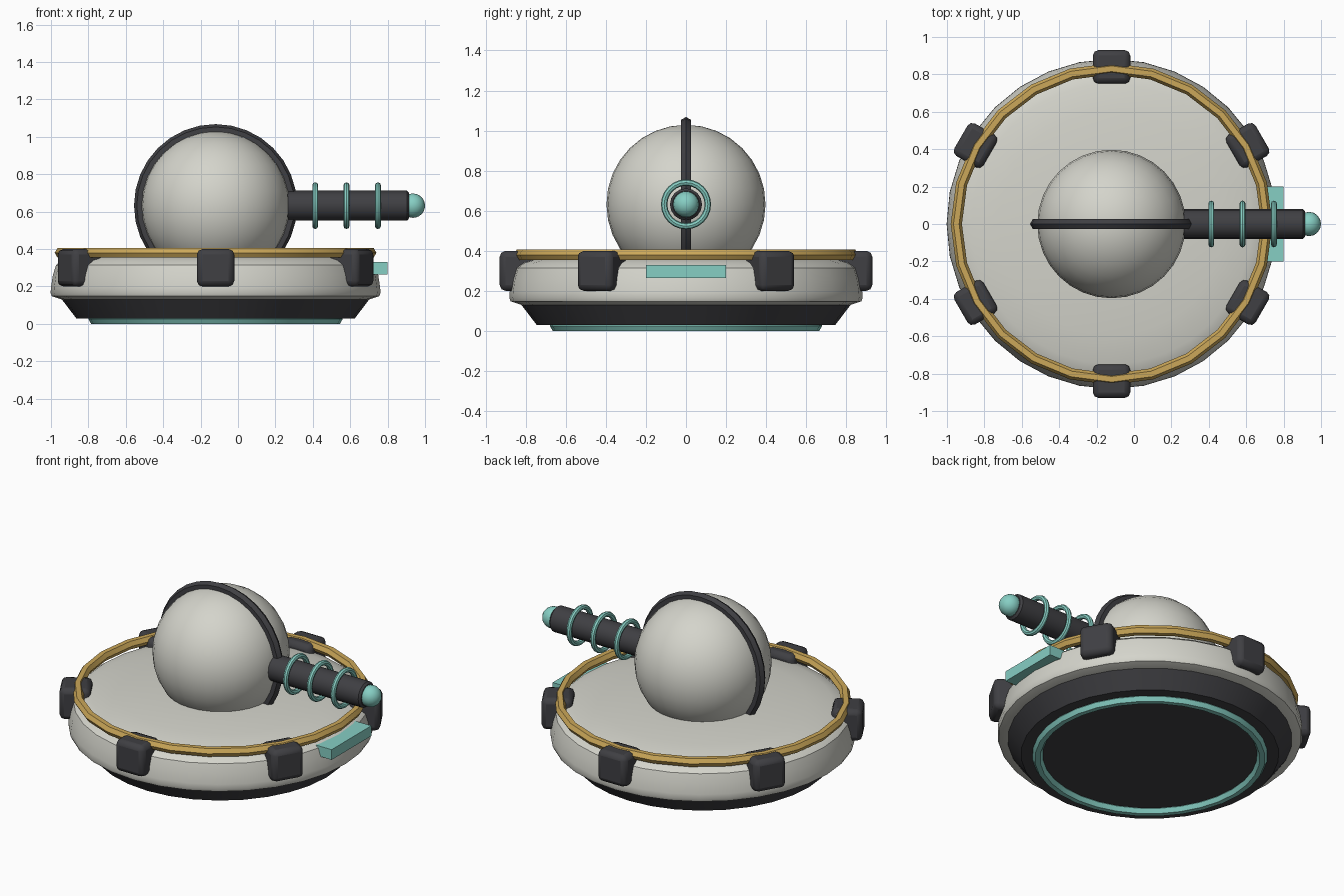
import bpy, math
from math import pi, radians

if "Cube" in bpy.data.objects:
    bpy.data.objects.remove(bpy.data.objects["Cube"])

CX = -0.12      # hull axis
GUN_Z = 0.632   # dome and barrel height


def material(name, rgb):
    m = bpy.data.materials.new(name)
    m.diffuse_color = (*rgb, 1)
    m.use_nodes = True
    m.node_tree.nodes["Principled BSDF"].inputs["Base Color"].default_value = m.diffuse_color
    return m


SHELL = material("shell_grey", (0.66, 0.66, 0.60))
DARK = material("charcoal", (0.05, 0.05, 0.056))
GOLD = material("gold", (0.60, 0.39, 0.10))
TEAL = material("teal", (0.24, 0.62, 0.55))


def finish(name, mat, angle=30):
    o = bpy.context.object
    o.name = name
    o.data.materials.clear()
    o.data.materials.append(mat)
    bpy.ops.object.shade_smooth_by_angle(angle=radians(angle))
    return o


def lathe(name, profile, mat, n=32):
    """Spin an (r, z) profile, listed bottom to top, around the hull axis."""
    verts = [(r * math.cos(2 * pi * i / n), r * math.sin(2 * pi * i / n), z)
             for r, z in profile for i in range(n)]
    faces = [(k * n + i, k * n + (i + 1) % n, (k + 1) * n + (i + 1) % n, (k + 1) * n + i)
             for k in range(len(profile) - 1) for i in range(n)]
    faces.append(tuple(reversed(range(n))))
    faces.append(tuple(range((len(profile) - 1) * n, len(profile) * n)))
    me = bpy.data.meshes.new(name)
    me.from_pydata(verts, [], faces)
    o = bpy.data.objects.new(name, me)
    bpy.context.collection.objects.link(o)
    o.location.x = CX
    bpy.ops.object.select_all(action='DESELECT')
    o.select_set(True)
    bpy.context.view_layer.objects.active = o
    return finish(name, mat)


def torus(name, loc, major, minor, mat, rot=(0, 0, 0), n=24, sides=6):
    bpy.ops.mesh.primitive_torus_add(location=loc, rotation=rot, major_radius=major,
                                     minor_radius=minor, major_segments=n, minor_segments=sides)
    return finish(name, mat)


def sphere(name, loc, r, mat, n, rings):
    bpy.ops.mesh.primitive_uv_sphere_add(location=loc, radius=r, segments=n, ring_count=rings)
    return finish(name, mat)


def bevel(o, width, segments):
    b = o.modifiers.new("bevel", 'BEVEL')
    b.width, b.segments = width, segments


# Hull: dark underside, pale shell with a gently crowned deck
lathe("underside", [(0.745, 0.03), (0.825, 0.135)], DARK)
lathe("hull", [(0.82, 0.13), (0.875, 0.148), (0.882, 0.165), (0.88, 0.195), (0.87, 0.26),
               (0.853, 0.315), (0.82, 0.34), (0.75, 0.36), (0.6, 0.383), (0.3, 0.398),
               (0.02, 0.402)], SHELL)
torus("glow_ring", (CX, 0, 0.026), 0.65, 0.03, TEAL, n=32)
torus("deck_rail", (CX, 0, 0.38), 0.83, 0.03, GOLD)

# Six bevelled pads around the rim
for i in range(6):
    a = radians(30 + 60 * i)
    bpy.ops.mesh.primitive_cube_add(
        size=1, location=(CX + 0.84 * math.cos(a), 0.84 * math.sin(a), 0.3), rotation=(0, 0, a))
    pad = bpy.context.object
    pad.scale = (0.18, 0.2, 0.2)
    bpy.ops.object.transform_apply(location=False, rotation=False, scale=True)
    bevel(finish("rim_pad", DARK), 0.03, 2)

# Light bar under the barrel
bpy.ops.mesh.primitive_cube_add(size=1, location=(0.72, 0, 0.297))
bpy.context.object.scale = (0.16, 0.4, 0.065)
finish("light_bar", TEAL)

# Dome with its upright band
sphere("dome", (CX, 0, GUN_Z), 0.397, SHELL, 32, 16)
torus("dome_band", (CX, 0, GUN_Z), 0.406, 0.03, DARK, rot=(pi / 2, 0, 0), n=32)

# Barrel, coils and glowing tip
bpy.ops.mesh.primitive_cylinder_add(vertices=16, radius=0.08, depth=0.715,
                                    location=(0.5575, 0, GUN_Z), rotation=(0, pi / 2, 0))
bevel(finish("barrel", DARK), 0.012, 1)
bpy.context.object.modifiers["bevel"].limit_method = 'ANGLE'
for x in (0.413, 0.58, 0.748):
    torus("coil", (x, 0, GUN_Z), 0.109, 0.016, TEAL, rot=(0, pi / 2, 0), sides=8)
sphere("barrel_tip", (0.935, 0, GUN_Z), 0.065, TEAL, 16, 12)
